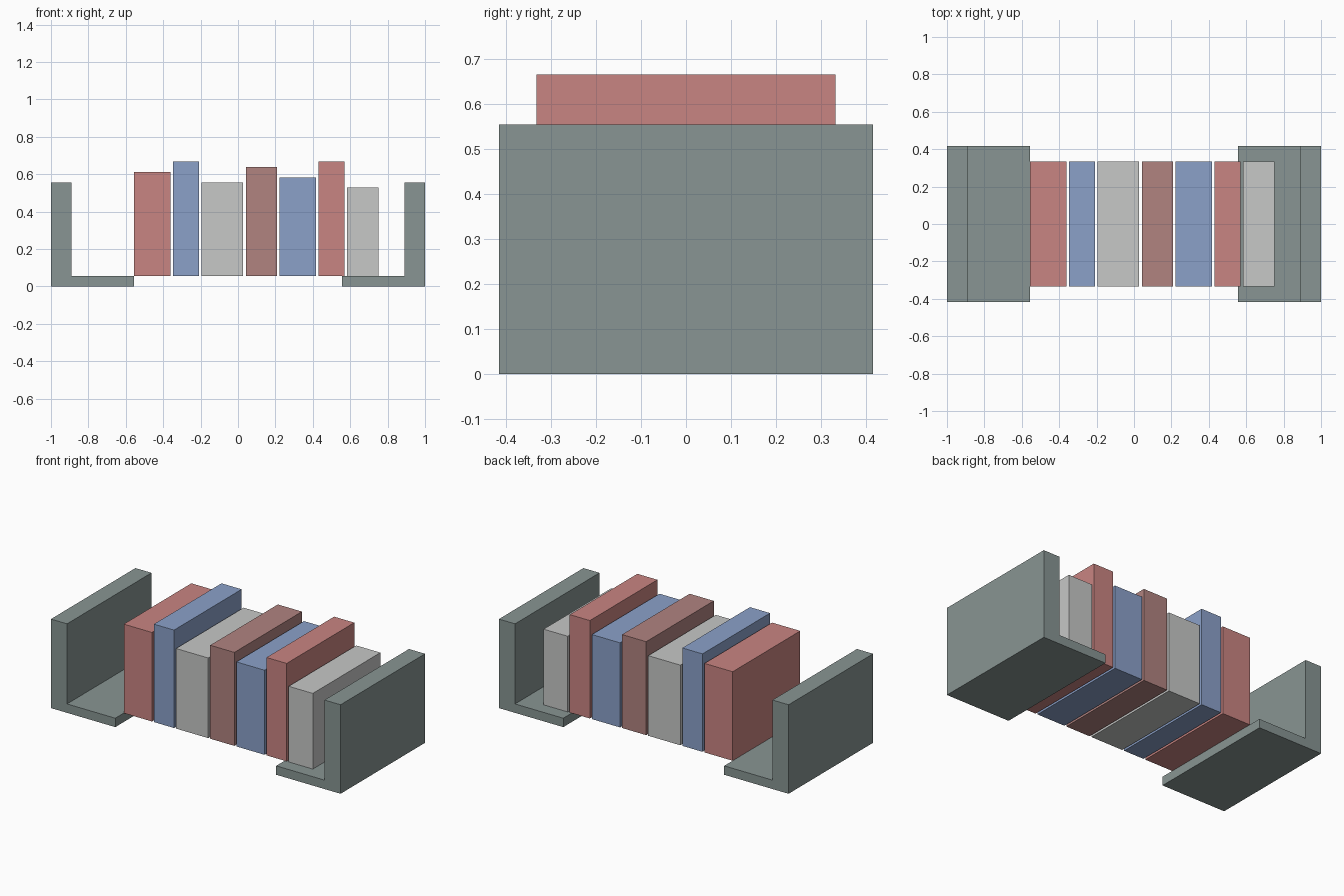
import bpy, bmesh

if "Cube" in bpy.data.objects:
    bpy.data.objects.remove(bpy.data.objects["Cube"])

U = 1 / 18  # design unit: the model is 36 units long


def material(name, rgb):
    lin = [((c / 255 + 0.055) / 1.055) ** 2.4 for c in rgb]
    m = bpy.data.materials.new(name)
    m.diffuse_color = (*lin, 1)
    m.use_nodes = True
    m.node_tree.nodes["Principled BSDF"].inputs["Base Color"].default_value = m.diffuse_color
    return m


MATS = {
    "slate": material("slate_green", (136, 149, 147)),
    "red": material("red", (201, 133, 130)),
    "blue": material("blue", (139, 161, 201)),
    "grey": material("light_grey", (199, 200, 199)),
    "brown": material("brown", (177, 131, 128)),
}


def extrude_profile(name, points, half_depth, mat):
    """Extrude an x/z outline (in units) through y."""
    bm = bmesh.new()
    face = bm.faces.new([bm.verts.new((x * U, -half_depth * U, z * U)) for x, z in points])
    ext = bmesh.ops.extrude_face_region(bm, geom=[face])
    verts = [g for g in ext["geom"] if isinstance(g, bmesh.types.BMVert)]
    bmesh.ops.translate(bm, verts=verts, vec=(0, 2 * half_depth * U, 0))
    bmesh.ops.recalc_face_normals(bm, faces=bm.faces)
    mesh = bpy.data.meshes.new(name)
    bm.to_mesh(mesh)
    bm.free()
    mesh.materials.append(MATS[mat])
    ob = bpy.data.objects.new(name, mesh)
    bpy.context.collection.objects.link(ob)
    return ob


# L-shaped bookends, mirrored left and right
L = [(-18, 0), (-10, 0), (-10, 1), (-16, 1), (-16, 10), (-18, 10)]
extrude_profile("bookend_left", L, 7.5, "slate")
extrude_profile("bookend_right", [(-x, z) for x, z in L], 7.5, "slate")

# Row of books: thickness, height, colour
BOOKS = [(3.5, 10, "red"), (2.5, 11, "blue"), (4, 9, "grey"), (3, 10.5, "brown"),
         (3.5, 9.5, "blue"), (2.5, 11, "red"), (3, 8.5, "grey")]
x = -10
for i, (w, h, col) in enumerate(BOOKS, 1):
    extrude_profile(f"book_{i}", [(x, 1), (x + w, 1), (x + w, 1 + h), (x, 1 + h)], 6, col)
    x += w + 0.25
